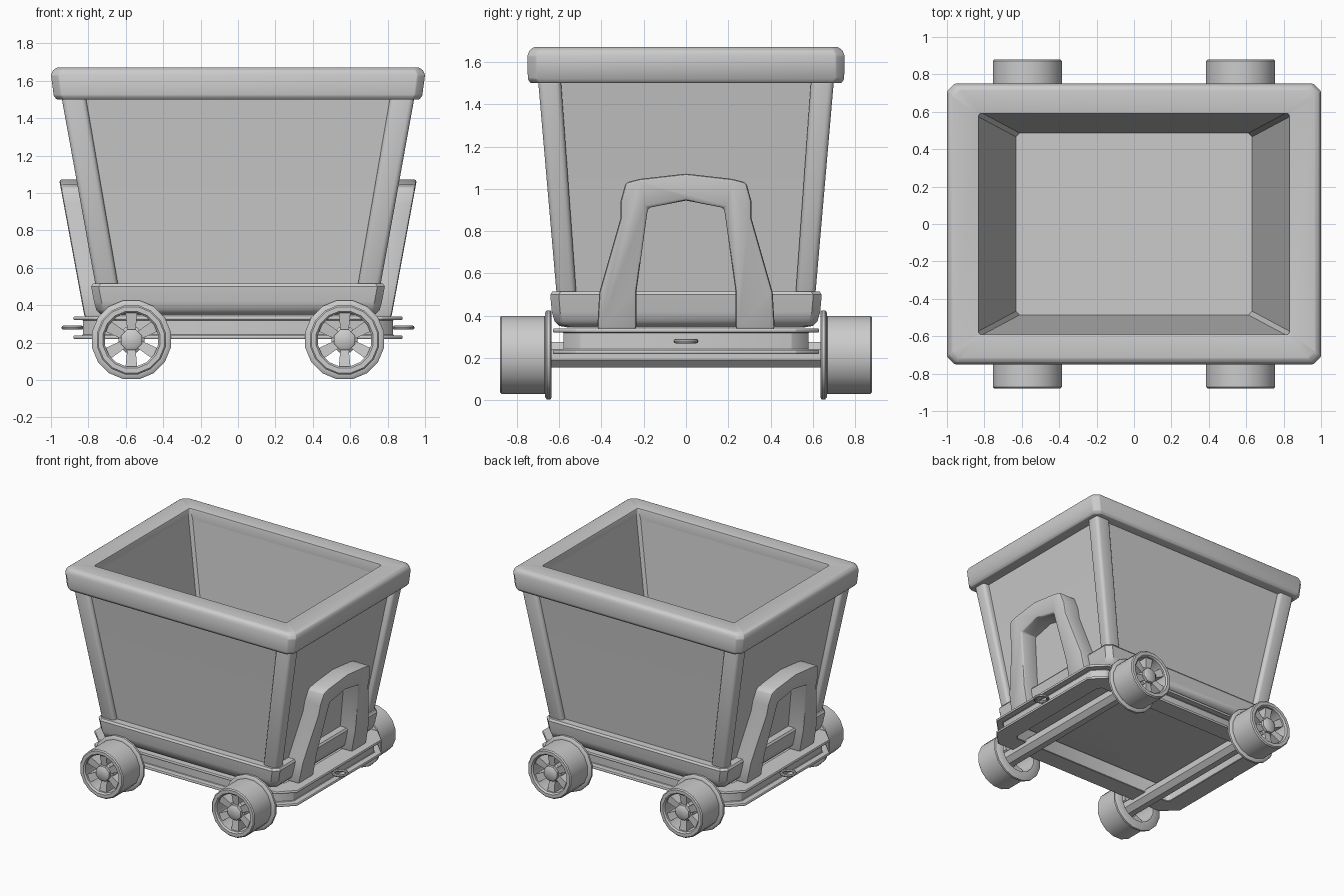
import bpy, bmesh
from math import sin, cos, pi

if "Cube" in bpy.data.objects:
    bpy.data.objects.remove(bpy.data.objects["Cube"])


def loft(name, loops, closed=False, mirror="", bevel=0, segs=2):
    """Bridge equal point loops; wrap the ends together or cap them."""
    bm = bmesh.new()
    rows = [[bm.verts.new(p) for p in lp] for lp in loops]
    n = len(rows[0])
    pairs = list(zip(rows, rows[1:])) + ([(rows[-1], rows[0])] if closed else [])
    for a, b in pairs:
        for i in range(n):
            j = (i + 1) % n
            bm.faces.new((a[i], a[j], b[j], b[i]))
    if not closed:
        bm.faces.new(rows[0])
        bm.faces.new(rows[-1])
    bmesh.ops.recalc_face_normals(bm, faces=bm.faces)
    me = bpy.data.meshes.new(name)
    bm.to_mesh(me)
    bm.free()
    ob = bpy.data.objects.new(name, me)
    bpy.context.collection.objects.link(ob)
    if bevel:
        m = ob.modifiers.new("bevel", 'BEVEL')
        m.width, m.segments, m.limit_method = bevel, segs, 'ANGLE'
    if mirror:
        m = ob.modifiers.new("mirror", 'MIRROR')
        m.use_axis = ['x' in mirror, 'y' in mirror, False]
        m.use_mirror_merge = False
    return ob


def rect(hx, hy, z, c=0.02):
    """Rectangle loop with clipped corners."""
    q = [(hx, hy - c), (hx - c, hy)]
    r = [(-x, y) for x, y in reversed(q)]
    return [(x, y, z) for x, y in q + r + [(-x, -y) for x, y in q + r]]


def ring(r, y, n, cx=0.57, cz=0.215):
    """Circle loop around a wheel axis."""
    return [(cx + r * cos(2 * pi * (i + .5) / n), y, cz + r * sin(2 * pi * (i + .5) / n))
            for i in range(n)]


# Hopper with sloping walls, open at the top
loft("tub", [rect(.62, .48, .45), rect(.835, .595, 1.64), rect(.91, .675, 1.6),
             rect(.72, .575, .5), rect(.70, .565, .345)])

# Thick rounded rim
loft("top_rim", [rect(.83, .59, 1.67, .01), rect(.97, .72, 1.67, .04), rect(.99, .74, 1.655, .04),
                 rect(1.0, .75, 1.63, .04), rect(.985, .748, 1.52, .04), rect(.97, .735, 1.5, .04),
                 rect(.83, .59, 1.5, .01)], closed=True, bevel=.006)

# Corner posts
def post_end(x0, x1, y0, y1, z):
    return [(x0, y0, z), (x1, y0, z), (x1, y1, z), (x0, y1, z)]
loft("corner_post", [post_end(.636, .757, .517, .61, .48), post_end(.815, .945, .592, .70, 1.52)],
     mirror="xy", bevel=.025, segs=3)

# Rounded band around the foot of the tub
loft("base_band", [rect(.70, .56, .345, .03), rect(.735, .60, .352, .035), rect(.758, .622, .375, .04),
                   rect(.770, .635, .42, .04), rect(.785, .642, .50, .04), rect(.775, .632, .515, .04),
                   rect(.69, .54, .515, .03)])

# Channel-section chassis frame with clipped corners
chan = [(0, .34), (0, .322), (.05, .322), (.05, .238), (0, .238), (0, .22), (.15, .22), (.15, .34)]
loft("chassis_frame", [rect(.88 - d, .63 - d, z, .11 - .586 * d) for d, z in chan],
     closed=True, bevel=.004, segs=1)

# Arched buffers on both ends, leaning with the wall
outer = [(.42, .335), (.41, .51), (.31, .86), (.31, .94), (.285, 1.03), (.22, 1.047)]
inner = [(.235, .335), (.235, .51), (.18, .91)]
flip = lambda pts: [(-y, z) for y, z in reversed(pts)]
arch = outer + [(0, 1.072)] + flip(outer) + [(-y, z) for y, z in inner] + [(0, .945)] + inner[::-1]
loft("end_arch", [[(.82 + .185 * (z - .335) - d, y, z) for y, z in arch] for d in (0, .17)],
     mirror="x", bevel=.014, segs=2)

# Coupling loops
loft("coupling_loop", [[(.885 + (.048 + .011 * cos(b)) * cos(a), (.048 + .011 * cos(b)) * sin(a),
                         .28 + .011 * sin(b)) for b in [k * pi / 4 for k in range(8)]]
                       for a in [k * pi / 8 for k in range(16)]], closed=True, mirror="x")

# Flanged wheels
prof = [(.147, .635), (.205, .635), (.215, .642), (.215, .658), (.205, .666), (.188, .668),
        (.188, .872), (.180, .88), (.155, .88), (.145, .868)]
loft("wheel", [ring(r, y, 16) for r, y in prof], closed=True, mirror="xy")

# Hubs and spokes
loft("wheel_hub", [ring(r, y, 8) for r, y in [(.075, .74), (.075, .83), (.06, .84), (.06, .862),
                                             (.045, .872)]], mirror="xy")
for k in range(6):
    a = pi / 6 + k * pi / 3
    def end(r, w, y0, y1):
        return [(.57 + r * cos(a) - s * sin(a), y, .215 + r * sin(a) + s * cos(a))
                for s, y in [(-w, y0), (w, y0), (w, y1), (-w, y1)]]
    loft("wheel_spoke", [end(.05, .022, .75, .84), end(.152, .032, .75, .855)], mirror="xy")

# Octagonal axles
loft("axle", [ring(.065, -.76, 8), ring(.065, .76, 8)], mirror="x")

# Bake modifiers and shade
bpy.ops.object.select_all(action='SELECT')
bpy.context.view_layer.objects.active = bpy.context.selected_objects[0]
bpy.ops.object.convert(target='MESH')
bpy.ops.object.shade_smooth_by_angle(angle=pi / 5)
